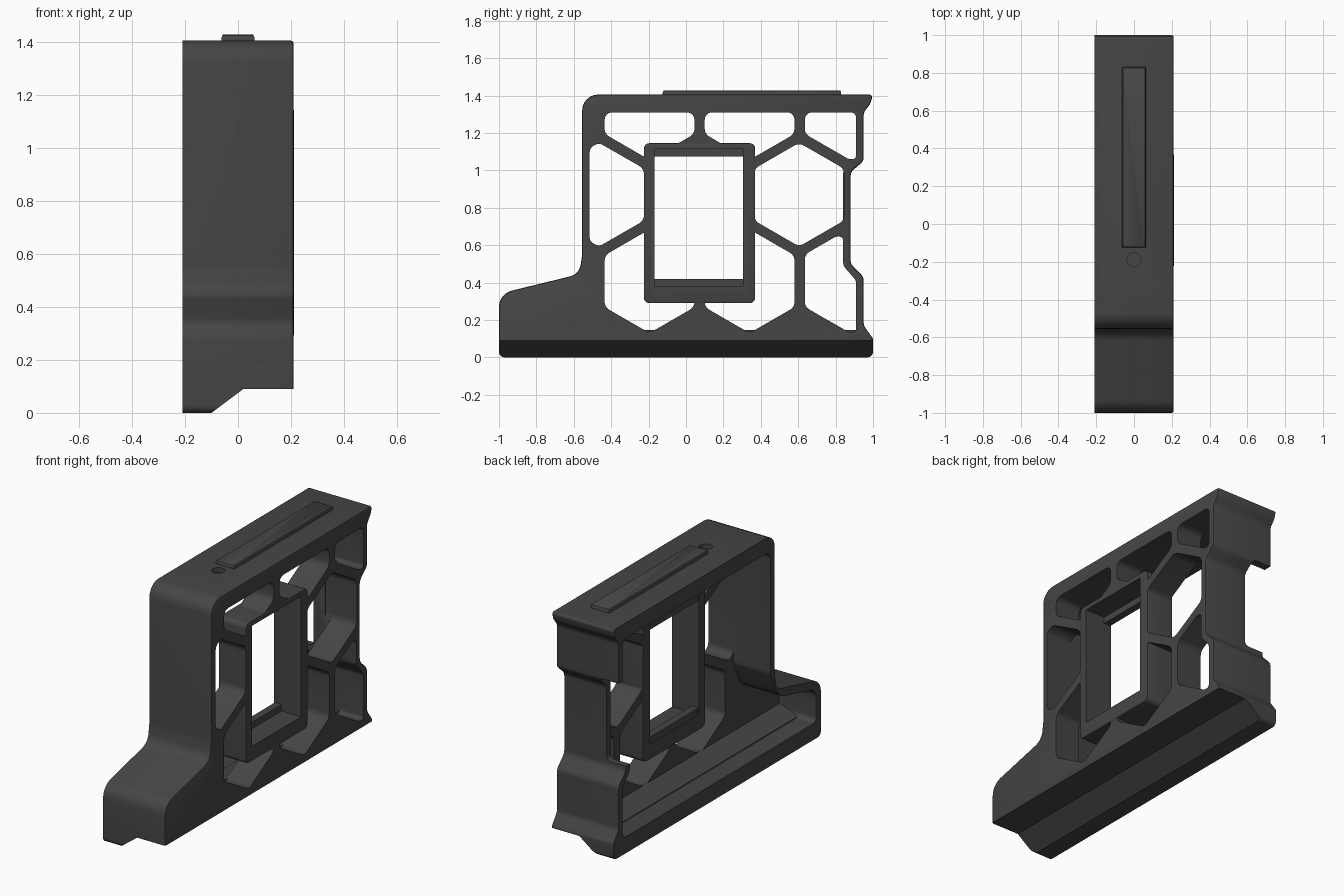
import bpy, bmesh, math
from mathutils import Vector

if "Cube" in bpy.data.objects:
    bpy.data.objects.remove(bpy.data.objects["Cube"])

mat = bpy.data.materials.new("dark_grey")
mat.diffuse_color = (0.06, 0.06, 0.06, 1)
mat.use_nodes = True
mat.node_tree.nodes["Principled BSDF"].inputs["Base Color"].default_value = mat.diffuse_color


def rounded(pts, seg=6):
    """Corner list (a, b, radius) -> polygon with filleted corners."""
    out = []
    n = len(pts)
    for i, (a, b, r) in enumerate(pts):
        p = Vector((a, b))
        u = Vector(pts[i - 1][:2]) - p
        v = Vector(pts[(i + 1) % n][:2]) - p
        half = u.angle(v) / 2
        if r <= 0 or half > 1.55:
            out.append(p)
            continue
        t = min(r / math.tan(half), 0.48 * u.length, 0.48 * v.length)
        r = t * math.tan(half)
        u.normalize()
        v.normalize()
        c = p + (u + v).normalized() * (r / math.sin(half))
        s, e = p + u * t - c, p + v * t - c
        ang = s.angle_signed(e)
        a0 = math.atan2(s.y, s.x)
        for k in range(seg + 1):
            w = a0 - ang * k / seg
            out.append(c + Vector((math.cos(w), math.sin(w))) * r)
    return out


def prism(name, pts, lo, hi, axis="x", bevel=0):
    """Extrude a profile: (y, z) along x, (x, z) along y or (x, y) along z."""
    place = {"x": lambda p, d: (d, p[0], p[1]),
             "y": lambda p, d: (p[0], d, p[1]),
             "z": lambda p, d: (p[0], p[1], d)}[axis]
    bm = bmesh.new()
    f = bm.faces.new([bm.verts.new(place(p, lo)) for p in pts])
    ext = bmesh.ops.extrude_face_region(bm, geom=[f])
    top = [g for g in ext["geom"] if isinstance(g, bmesh.types.BMVert)]
    shift = Vector(place((0, 0), hi - lo))
    bmesh.ops.translate(bm, vec=shift, verts=top)
    bmesh.ops.recalc_face_normals(bm, faces=bm.faces)
    if bevel:
        i = "xyz".index(axis)
        rim = [e for e in bm.edges
               if abs(e.verts[0].co[i] - hi) < 1e-5 and abs(e.verts[1].co[i] - hi) < 1e-5]
        bmesh.ops.bevel(bm, geom=rim, offset=bevel, segments=2, profile=0.5, affect="EDGES")
    me = bpy.data.meshes.new(name)
    bm.to_mesh(me)
    bm.free()
    me.materials.append(mat)
    ob = bpy.data.objects.new(name, me)
    bpy.context.collection.objects.link(ob)
    return ob


def cut(ob, cutter):
    bpy.context.view_layer.objects.active = ob
    m = ob.modifiers.new("cut", "BOOLEAN")
    m.operation = "DIFFERENCE"
    m.solver = "EXACT"
    m.object = cutter
    bpy.ops.object.modifier_apply(modifier=m.name)
    bpy.data.objects.remove(cutter)


def rect(a0, a1, b0, b1, r=0):
    return rounded([(a0, b0, r), (a1, b0, r), (a1, b1, r), (a0, b1, r)])


def hexagon(cy, cz, top=9):
    """Honeycomb cell with rounded corners, optionally cut off flat."""
    s, R = 0.24, 0.277
    low = [(cy - s, cz - R / 2, 0.05), (cy, cz - R, 0.05), (cy + s, cz - R / 2, 0.05)]
    if top < cz + R / 2:
        return low + [(cy + s, top, 0.04), (cy - s, top, 0.04)]
    return low + [(cy + s, cz + R / 2, 0.05), (cy, cz + R, 0.05), (cy - s, cz + R / 2, 0.05)]


# Body: side outline with front foot and stepped back
outline = [(-1, 0, .03), (-1, .34, .09), (-.57, .445, .12), (-.555, .55, .07),
           (-.555, 1.405, .085), (1, 1.405, .015), (.985, 1.355, .05), (.95, 1.31, .05),
           (.95, 1.05, .04), (.88, .99, .05), (.88, .50, .05), (.95, .43, .05),
           (.95, .17, .05), (1, .10, .03), (1, 0, .03)]
body = prism("body", rounded(outline), -0.21, 0.21, bevel=0.01)

# Hollow interior, open on the left
cavity = [(-.955, .10, .03), (-.955, .30, .07), (-.59, .39, .12), (-.515, .56, .07),
          (-.515, 1.31, .05), (.91, 1.31, .03), (.91, 1.07, .04), (.84, 1.0, .05),
          (.84, .49, .05), (.91, .41, .05), (.91, .10, .03)]
cut(body, prism("cavity", rounded(cavity), -0.3, 0.04))

# Stepped underside
cut(body, prism("step", [(-.1667, -.05), (.02, .09), (.3, .09), (.3, -.05)], -1.2, 1.2, "y"))

# Honeycomb openings in the right panel
cells = [hexagon(-.195, .407), hexagon(.34, .407), hexagon(.605, .87),
         hexagon(-.195, 1.333, 1.31), hexagon(.34, 1.333, 1.31),
         [(-.515, .62, .04), (-.465, .593, .04), (-.225, .731, .05),
          (-.225, 1.009, .05), (-.465, 1.147, .04), (-.515, 1.12, .04)],
         [(.635, 1.31, .04), (.91, 1.31, .03), (.91, 1.06, .04), (.87, 1.06, .03), (.635, 1.195, .05)],
         [(.635, .27, .05), (.87, .135, .03), (.91, .135, .03), (.91, .41, .05),
          (.84, .49, .05), (.84, .645, .04), (.80, .645, .03), (.635, .55, .05)]]
for cell in cells:
    cut(body, prism("cell", rounded(cell), -0.0, 0.3))
cut(body, prism("window_clearance", rect(-.2, .35, .31, 1.12), -0.0, 0.3))

# Notch in the back wall, and the small round hole in the top
cut(body, prism("notch", rect(-.3, -.08, .53, 1.06, .03), .78, 1.1, "y"))
disc = [(.037 * math.cos(math.tau * k / 24), -.19 + .037 * math.sin(math.tau * k / 24)) for k in range(24)]
cut(body, prism("pin_hole", disc, 1.375, 1.5, "z"))

# Window frame with inner lips
frame = prism("window_frame", rounded([(-.225, .29, .03), (.37, .29, .03), (.37, 1.145, .03),
                                       (-.225, 1.145, .03)]), 0.03, 0.212, bevel=0.006)
cut(frame, prism("opening", rect(-.168, .306, .38, 1.115), -0.1, 0.4))
parts = [body, frame]
for name, z0, z1 in (("lower_lip", .375, .42), ("upper_lip", 1.075, 1.12)):
    parts.append(prism(name, rect(-.18, .32, z0, z1), .035, .08))

# Sloped inner floor following the step
parts.append(prism("inner_floor", [(-.1, .08), (.03, .105), (.05, .105), (.05, .145), (.03, .145), (-.09, .105)],
                   -.97, .93, "y"))

# Raised rail on top
parts.append(prism("top_rail", rect(-.063, .063, -.125, .83, .004), 1.395, 1.428, "z", bevel=0.014))

for ob in parts:
    bpy.ops.object.select_all(action="DESELECT")
    ob.select_set(True)
    bpy.context.view_layer.objects.active = ob
    bpy.ops.object.shade_smooth_by_angle(angle=math.radians(32))
